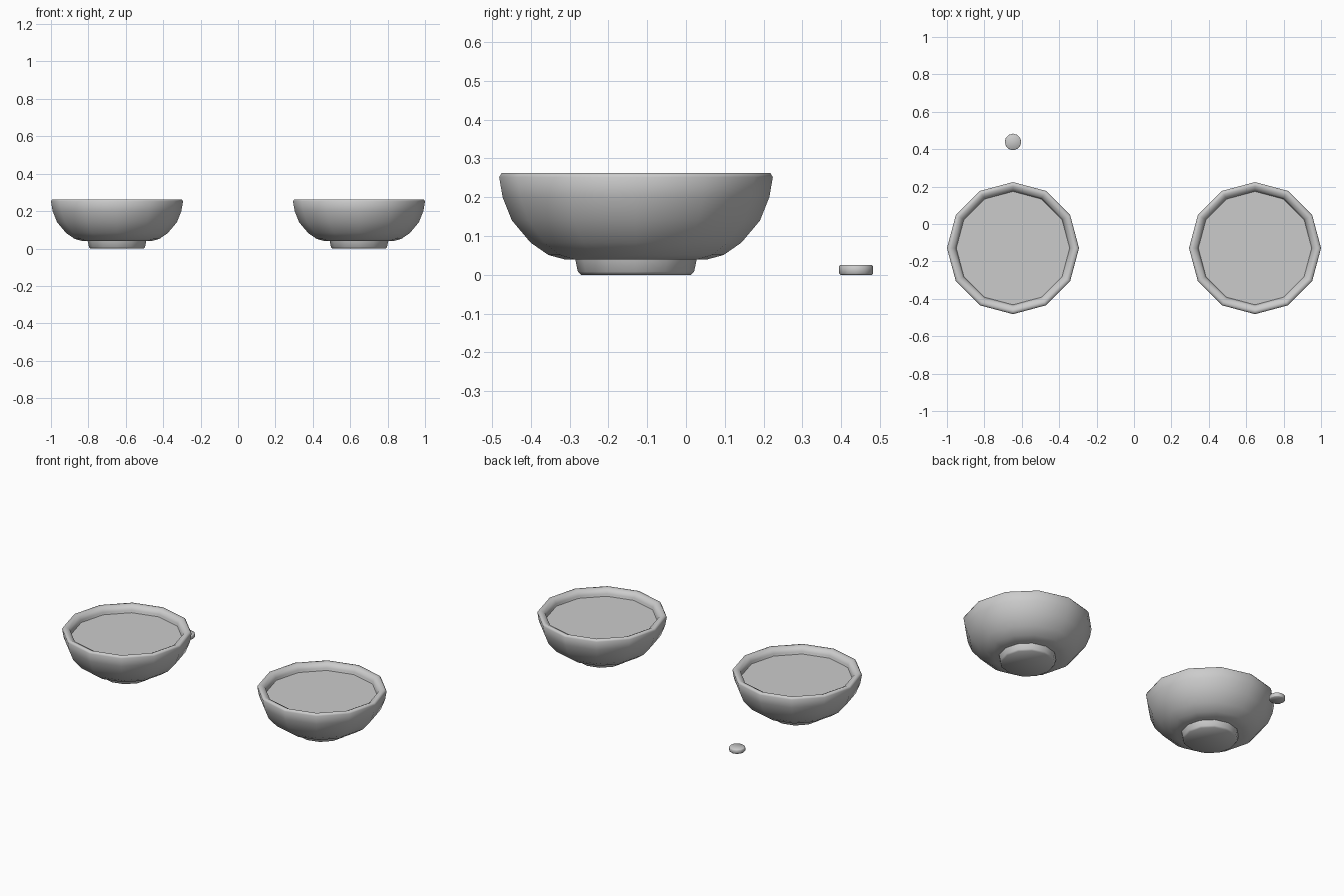
import bpy, bmesh, math

if "Cube" in bpy.data.objects:
    bpy.data.objects.remove(bpy.data.objects["Cube"])

SIDES = 12


def lathe(name, profile, loc, sides=SIDES, angle=40):
    """Spin an (r, z) profile round z; r = 0 ends close in a point."""
    bm = bmesh.new()
    rings = []
    for r, z in profile:
        if r == 0:
            rings.append([bm.verts.new((0, 0, z))] * sides)
        else:
            rings.append([bm.verts.new((r * math.cos(2 * math.pi * i / sides),
                                        r * math.sin(2 * math.pi * i / sides), z))
                          for i in range(sides)])
    for a, b in zip(rings, rings[1:]):
        for i in range(sides):
            j = (i + 1) % sides
            bm.faces.new(list(dict.fromkeys((a[i], a[j], b[j], b[i]))))
    bmesh.ops.recalc_face_normals(bm, faces=bm.faces)
    mesh = bpy.data.meshes.new(name)
    bm.to_mesh(mesh)
    bm.free()
    ob = bpy.data.objects.new(name, mesh)
    ob.location = loc
    bpy.context.collection.objects.link(ob)
    bpy.ops.object.select_all(action='DESELECT')
    ob.select_set(True)
    bpy.context.view_layer.objects.active = ob
    bpy.ops.object.shade_smooth_by_angle(angle=math.radians(angle))
    return ob


# Bowl wall: outside from base to rim, then down the inside
bowl = [(0, .04), (.185, .04), (.226, .051), (.272, .083), (.32, .14),
        (.344, .2), (.353, .252), (.347, .262), (.332, .262), (.312, .252),
        (.306, .235), (.298, .2), (.275, .145), (.23, .1), (.16, .075), (0, .07)]
foot = [(0, 0), (.142, 0), (.15, .008), (.157, .042), (0, .042)]
contents = [(0, .2), (.297, .2), (.303, .222), (0, .222)]

for side, x in (("left", -.647), ("right", .647)):
    loc = (x, -.129, 0)
    lathe(side + "_bowl", bowl, loc, angle=60)
    lathe(side + "_foot", foot, loc, angle=50)
    lathe(side + "_contents", contents, loc)

# Small loose disc behind the left bowl
lathe("small_disc", [(0, 0), (.041, 0), (.044, .003), (.044, .022), (.041, .025), (0, .025)],
      (-.647, .439, 0), angle=50)
